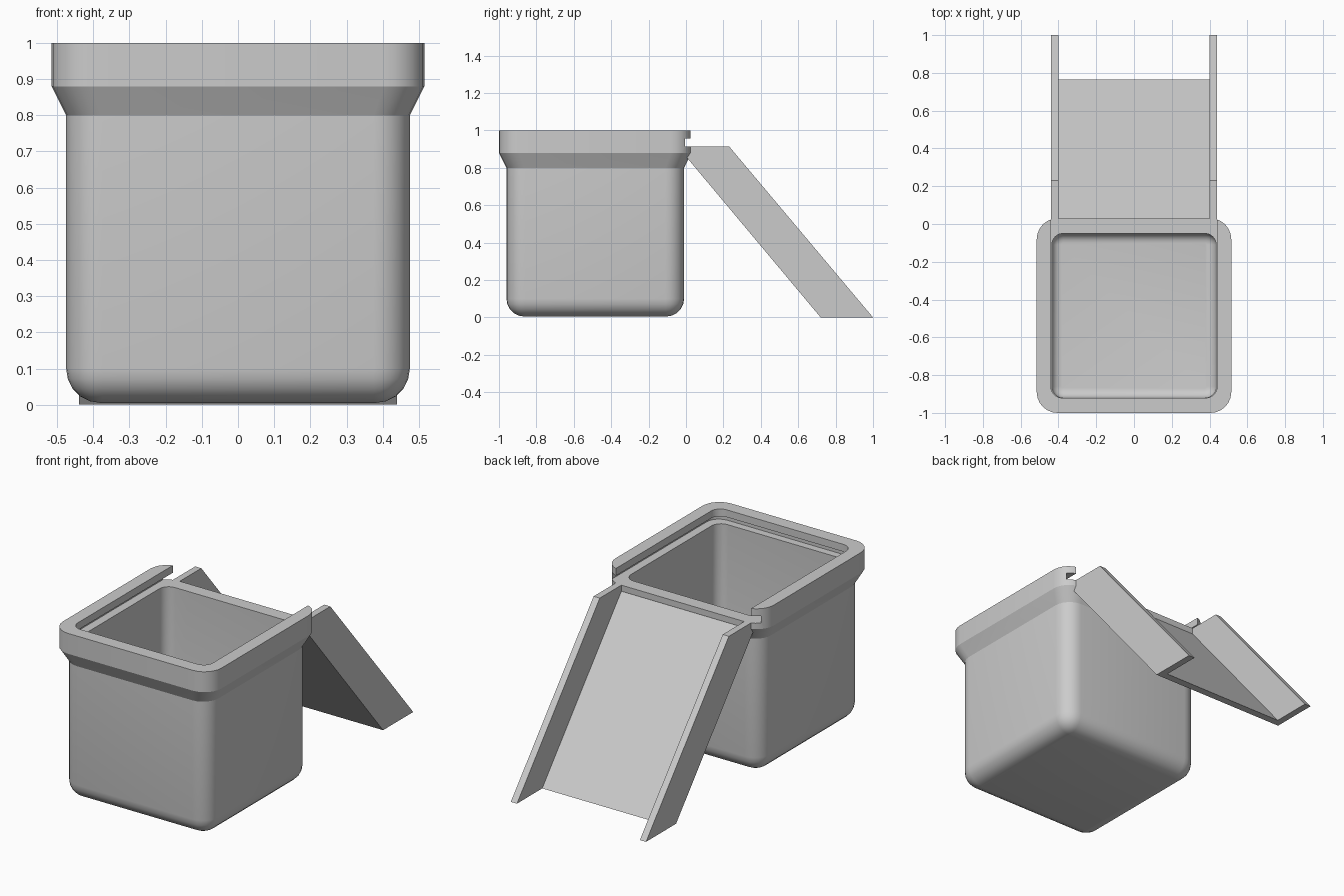
import bpy, bmesh, math

if "Cube" in bpy.data.objects:
    bpy.data.objects.remove(bpy.data.objects["Cube"])

grey = bpy.data.materials.new("light grey plastic")
grey.diffuse_color = (0.6, 0.6, 0.6, 1)
grey.use_nodes = True
grey.node_tree.nodes["Principled BSDF"].inputs["Base Color"].default_value = grey.diffuse_color
CY = -0.485  # box centre in y


def ring(hx, y0, y1, r, z, seg=6):
    """Rounded rectangle outline at height z."""
    pts = []
    for i, (cx, cy) in enumerate([(hx - r, y1 - r), (r - hx, y1 - r),
                                  (r - hx, y0 + r), (hx - r, y0 + r)]):
        for k in range(seg + 1):
            a = math.pi / 2 * (i + k / seg)
            pts.append((cx + r * math.cos(a), cy + r * math.sin(a), z))
    return pts


def make(name, bm):
    bmesh.ops.recalc_face_normals(bm, faces=bm.faces)
    mesh = bpy.data.meshes.new(name)
    bm.to_mesh(mesh)
    bm.free()
    mesh.materials.append(grey)
    ob = bpy.data.objects.new(name, mesh)
    bpy.context.collection.objects.link(ob)
    return ob


def loft(name, rings):
    """Skin a stack of rings and cap both ends."""
    bm = bmesh.new()
    loops = [[bm.verts.new(p) for p in r] for r in rings]
    n = len(loops[0])
    for a, b in zip(loops, loops[1:]):
        for i in range(n):
            j = (i + 1) % n
            bm.faces.new((a[i], a[j], b[j], b[i]))
    bm.faces.new(loops[0])
    bm.faces.new(loops[-1])
    return make(name, bm)


def prism(name, profile, x0, x1):
    """Extrude a (y, z) profile along x."""
    bm = bmesh.new()
    a = [bm.verts.new((x0, y, z)) for y, z in profile]
    b = [bm.verts.new((x1, y, z)) for y, z in profile]
    bm.faces.new(a)
    bm.faces.new(b)
    for i in range(len(a)):
        j = (i + 1) % len(a)
        bm.faces.new((a[i], a[j], b[j], b[i]))
    return make(name, bm)


def square(h, r, z):
    return ring(h, CY - h, CY + h, r, z)


# box: rounded bottom, straight wall, flared rim, then the hollow inside
rings = []
for k in range(6):
    a = math.pi / 2 * k / 5
    inset = 0.095 * (1 - math.sin(a))
    rings.append(square(0.475 - inset, 0.1 - inset, 0.1 - 0.095 * math.cos(a)))
rings += [square(0.475, 0.1, 0.8), square(0.515, 0.11, 0.88),
          square(0.515, 0.11, 1.0), square(0.435, 0.06, 1.0)]
for k in range(6):
    a = math.pi / 2 * k / 5
    inset = 0.05 * (1 - math.cos(a))
    rings.append(square(0.435 - inset, 0.06 - inset, 0.095 - 0.05 * math.sin(a)))
box = loft("box", rings)

# lid track: open back above the ledge, plus an undercut groove
cutters = [
    loft("back_opening_cutter", [ring(0.44, -0.921, 0.3, 0.06, z) for z in (0.915, 1.1)]),
    loft("lid_groove_cutter", [ring(0.485, -0.965, 0.3, 0.08, z) for z in (0.915, 0.957)]),
]
bpy.context.view_layer.objects.active = box
for c in cutters:
    m = box.modifiers.new("cut", "BOOLEAN")
    m.operation = "DIFFERENCE"
    m.solver = "EXACT"
    m.object = c
    bpy.ops.object.modifier_apply(modifier=m.name)
for c in cutters:
    bpy.data.objects.remove(c)
box.select_set(True)
bpy.ops.object.shade_smooth_by_angle(angle=math.radians(25))

# ramp: two side walls and the sloping plate between them
wall = [(0.0, 0.86), (0.02, 0.915), (0.23, 0.915), (1.0, 0.0), (0.72, 0.0)]
prism("ramp_wall_left", wall, -0.44, -0.40)
prism("ramp_wall_right", wall, 0.40, 0.44)
prism("ramp_plate", [(0.0, 0.86), (0.0, 0.914), (0.765, 0.0), (0.72, 0.0)], -0.40, 0.40)
